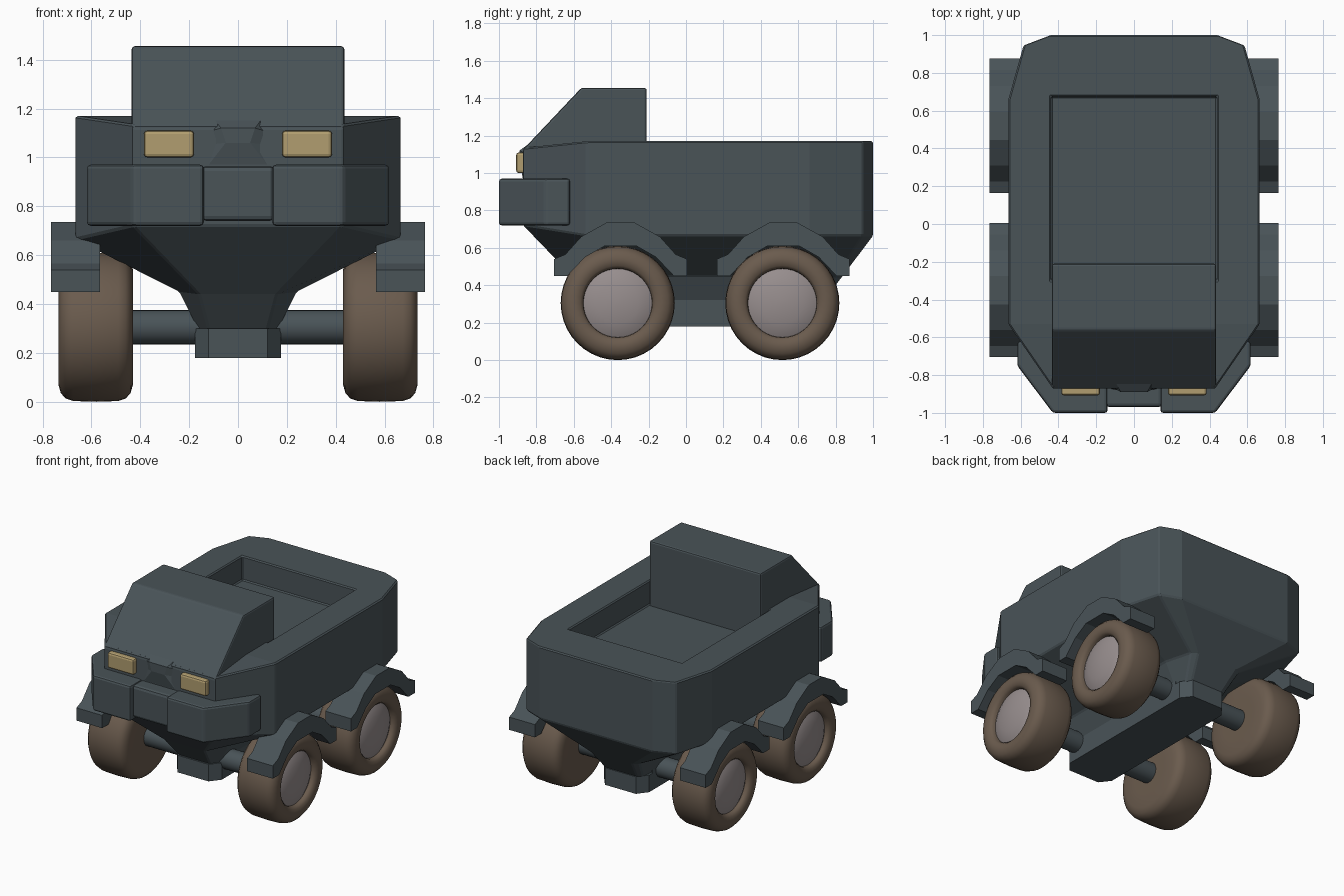
import bpy, bmesh, math

if "Cube" in bpy.data.objects:
    bpy.data.objects.remove(bpy.data.objects["Cube"])


def material(name, rgb):
    m = bpy.data.materials.new(name)
    m.diffuse_color = (*rgb, 1)
    m.use_nodes = True
    m.node_tree.nodes["Principled BSDF"].inputs["Base Color"].default_value = m.diffuse_color
    return m


SLATE = material("slate_paint", (0.067, 0.087, 0.097))
BROWN = material("brown_tire", (0.145, 0.105, 0.075))
GREY = material("warm_grey_hub", (0.31, 0.27, 0.27))
YELLOW = material("lamp_yellow", (0.44, 0.34, 0.16))


def make(name, verts, faces, mat, bevel=0.0, smooth=False):
    me = bpy.data.meshes.new(name)
    me.from_pydata(verts, [], faces)
    bm = bmesh.new()
    bm.from_mesh(me)
    bmesh.ops.recalc_face_normals(bm, faces=bm.faces)
    bm.to_mesh(me)
    bm.free()
    me.materials.append(mat)
    ob = bpy.data.objects.new(name, me)
    bpy.context.collection.objects.link(ob)
    if bevel:
        b = ob.modifiers.new("bevel", 'BEVEL')
        b.width, b.segments, b.limit_method = bevel, 2, 'ANGLE'
    if smooth:
        bpy.ops.object.select_all(action='DESELECT')
        ob.select_set(True)
        bpy.context.view_layer.objects.active = ob
        bpy.ops.object.shade_smooth_by_angle(angle=math.radians(40))
    return ob


def prism(name, pts, a, b, axis, mat, bevel=0.0):
    """Extrude a 2D outline: axis 'x' takes (y, z) points, axis 'z' takes (x, y)."""
    place = (lambda p, t: (t, p[0], p[1])) if axis == 'x' else (lambda p, t: (p[0], p[1], t))
    n = len(pts)
    verts = [place(p, a) for p in pts] + [place(p, b) for p in pts]
    faces = [tuple(range(n)), tuple(range(n, 2 * n))]
    faces += [(i, (i + 1) % n, n + (i + 1) % n, n + i) for i in range(n)]
    return make(name, verts, faces, mat, bevel)


def box(name, x, y, z, mat, bevel=0.0):
    pts = [(x[0], y[0]), (x[1], y[0]), (x[1], y[1]), (x[0], y[1])]
    return prism(name, pts, z[0], z[1], 'z', mat, bevel)


def hull_loft(name, rings, mat, bevel=0.0):
    """Join half rings (x > 0, front to back), mirrored across x = 0."""
    k = len(rings[0])
    n = 2 * k
    verts, faces = [], []
    for r in rings:
        verts += r + [(-x, y, z) for x, y, z in reversed(r)]
    for j in range(len(rings) - 1):
        faces += [(j * n + i, j * n + (i + 1) % n, (j + 1) * n + (i + 1) % n, (j + 1) * n + i)
                  for i in range(n)]
    for o in (0, (len(rings) - 1) * n):
        faces += [(o + i, o + i + 1, o + n - 2 - i, o + n - 1 - i) for i in range(k - 1)]
    return make(name, verts, faces, mat, bevel)


def lathe(name, profile, cy, cz, side, mat, steps=40, smooth=True):
    """Spin (x, radius) points about a wheel axis running along x."""
    n = len(profile)
    verts = [(side * x, cy + r * math.cos(t), cz + r * math.sin(t))
             for t in (2 * math.pi * s / steps for s in range(steps)) for x, r in profile]
    faces = [(s * n + i, s * n + i + 1, (s + 1) % steps * n + i + 1, (s + 1) % steps * n + i)
             for s in range(steps) for i in range(n - 1)]
    faces += [tuple(s * n + e for s in range(steps)) for e in (0, n - 1)]
    return make(name, verts, faces, mat, smooth=smooth)


# Upper body and tapering belly
OUT = [(0.43, -0.87), (0.665, -0.53), (0.665, 0.66), (0.585, 0.945), (0.44, 1.0)]
top = [(x, y, 1.135 if y < -0.8 else 1.17) for x, y in OUT]
low = [(x, y, 0.72 if y < -0.8 else 0.665) for x, y in OUT]
mid = [(0.16, -0.60, 0.44), (0.24, -0.45, 0.45), (0.24, 0.6, 0.45), (0.2, 0.8, 0.44), (0.16, 0.83, 0.44)]
base = [(0.12, -0.48, 0.29), (0.16, -0.42, 0.29), (0.16, 0.6, 0.29), (0.15, 0.69, 0.29), (0.12, 0.715, 0.29)]
body = hull_loft("body", [top, low, mid, base], SLATE)

# Cargo bed recess
cutter = box("bed_cutter", (-0.44, 0.44), (-0.3, 0.675), (1.0, 1.4), SLATE)
cutter.hide_render = True
cutter.hide_set(True)
cut = body.modifiers.new("bed", 'BOOLEAN')
cut.operation, cut.solver, cut.object = 'DIFFERENCE', 'EXACT', cutter
bev = body.modifiers.new("bevel", 'BEVEL')
bev.width, bev.segments, bev.limit_method = 0.008, 1, 'ANGLE'

# Cab with sloped windscreen
prism("cab", [(-0.872, 0.95), (-0.872, 1.125), (-0.56, 1.455), (-0.21, 1.455), (-0.21, 0.95)],
      -0.435, 0.435, 'x', SLATE, 0.012)

# Small raised nose between the lamps
hull_loft("nose", [[(0.11, -0.815, 1.175), (0.11, -0.8, 1.175)],
                   [(0.07, -0.89, 1.12), (0.14, -0.85, 1.10)],
                   [(0.05, -0.89, 1.06), (0.14, -0.85, 1.05)],
                   [(0.12, -0.872, 0.97), (0.14, -0.85, 0.97)]], SLATE)

# Keel under the belly
hull_loft("keel", [[(0.12, -0.5, z), (0.175, -0.43, z), (0.175, 0.66, z), (0.12, 0.73, z)]
                   for z in (0.30, 0.18)], SLATE)
box("keel_upper", (-0.175, 0.175), (-0.40, 0.62), (0.28, 0.46), SLATE)

# Bumper centre, corner blocks and lamps
box("bumper_centre", (-0.15, 0.15), (-0.97, -0.8), (0.74, 0.965), SLATE, 0.02)
for s in (-1, 1):
    side = "right" if s > 0 else "left"
    prism("bumper_" + side, [(s * x, y) for x, y in
          [(0.14, -1.0), (0.43, -1.0), (0.618, -0.75), (0.618, -0.62), (0.14, -0.62)]],
          0.72, 0.97, 'z', SLATE, 0.015)
    box("headlight_" + side, (s * 0.18, s * 0.385), (-0.908, -0.85), (1.0, 1.11), YELLOW, 0.014)

# Wheels, axles and arched fenders
TIRE = [(0.43, 0.15), (0.43, 0.235), (0.44, 0.27), (0.46, 0.292), (0.49, 0.302), (0.58, 0.305),
        (0.675, 0.302), (0.705, 0.292), (0.725, 0.27), (0.735, 0.235), (0.728, 0.20),
        (0.712, 0.185), (0.68, 0.182)]
HUB = [(0.66, 0.184), (0.695, 0.184), (0.71, 0.155), (0.722, 0.11), (0.73, 0.06), (0.733, 0.015)]
ARCH = [(-0.355, 0.45), (-0.355, 0.54), (-0.295, 0.565), (-0.21, 0.66), (-0.075, 0.735)]
INNER = [(-0.085, 0.61), (-0.19, 0.55), (-0.285, 0.45)]
half = ARCH + [(-y, z) for y, z in reversed(ARCH)]
arch = half + [(-y, z) for y, z in reversed(INNER)] + INNER
for end, cy in (("front", -0.365), ("rear", 0.515)):
    lathe(end + "_axle", [(-0.46, 0.07), (0.46, 0.07)], cy, 0.305, 1, SLATE, 24)
    for s in (-1, 1):
        side = end + ("_right" if s > 0 else "_left")
        lathe(side + "_tire", TIRE, cy, 0.305, s, BROWN)
        lathe(side + "_hub", HUB, cy, 0.305, s, GREY)
        yc = -0.35 if end == "front" else 0.52
        prism(side + "_fender", [(yc + y, z) for y, z in arch], s * 0.565, s * 0.765, 'x', SLATE)
